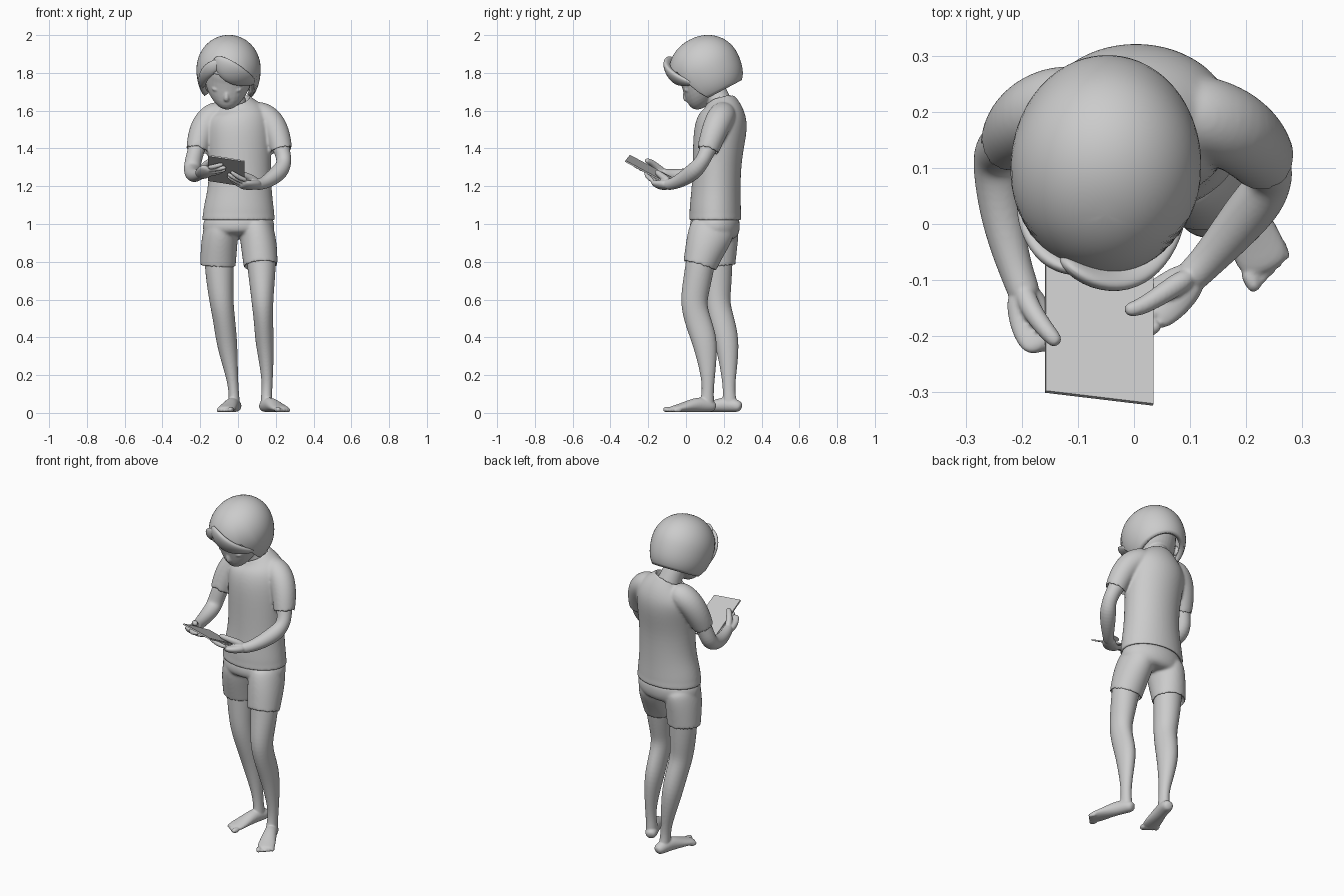
import bpy, bmesh, math
from mathutils import Vector, Matrix

I = Matrix.Identity(4)


def finish(name, bm, mat=I, subsurf=0):
    bmesh.ops.recalc_face_normals(bm, faces=bm.faces)
    me = bpy.data.meshes.new(name)
    bm.to_mesh(me)
    bm.free()
    me.transform(mat)
    for p in me.polygons:
        p.use_smooth = True
    ob = bpy.data.objects.new(name, me)
    bpy.context.collection.objects.link(ob)
    if subsurf:
        m = ob.modifiers.new("smooth", 'SUBSURF')
        m.levels = m.render_levels = subsurf
    return ob


def tube(name, pts, up=(0, 1, 0), n=12, mat=I, lip=False, sub=2):
    """Loft of elliptical rings; each point is x, y, z, radius across[, radius along up]."""
    P = [(Vector(p[:3]), p[3], p[-1]) for p in pts]
    T = [(P[min(i + 1, len(P) - 1)][0] - P[max(i - 1, 0)][0]).normalized() for i in range(len(P))]
    if lip:  # folded hem at the open end
        c, a, b = P[-1]
        t = T[-1]
        P += [(c + t * .006, a, b), (c + t * .006, a * .92, b * .92), (c - t * .03, a * .88, b * .88)]
        T += [t] * 3
    bm = bmesh.new()
    rings = []
    for (c, a, b), t in zip(P, T):
        s = t.cross(Vector(up)).normalized()
        k = s.cross(t)
        rings.append([bm.verts.new(c + s * a * 1.04 * math.cos(2 * math.pi * j / n)
                                   + k * b * 1.04 * math.sin(2 * math.pi * j / n)) for j in range(n)])
    for r, q in zip(rings, rings[1:]):
        for j in range(n):
            bm.faces.new((r[j], r[(j + 1) % n], q[(j + 1) % n], q[j]))
    bm.faces.new(rings[0])
    bm.faces.new(rings[-1])
    return finish(name, bm, mat, sub)


def ball(name, loc, size, mat=I, shape=None):
    bm = bmesh.new()
    bmesh.ops.create_uvsphere(bm, u_segments=32, v_segments=20, radius=1)
    for v in bm.verts:
        if shape:
            shape(v.co)
        v.co = Vector(a * b for a, b in zip(v.co, size)) + Vector(loc)
    return finish(name, bm, mat)


def blend(name, parts, voxel, smooth):
    """Fuse overlapping parts into one soft skin."""
    dg = bpy.context.evaluated_depsgraph_get()
    bm = bmesh.new()
    for ob in parts:
        ev = ob.evaluated_get(dg)
        bm.from_mesh(ev.to_mesh())
        ev.to_mesh_clear()
    for ob in parts:
        bpy.data.objects.remove(ob)
    ob = finish(name, bm)
    m = ob.modifiers.new("fuse", 'REMESH')
    m.mode, m.voxel_size, m.use_smooth_shade = 'VOXEL', voxel, True
    m = ob.modifiers.new("soften", 'SMOOTH')
    m.factor, m.iterations = .5, smooth


# Shirt
blend("shirt", [
    tube("body", [(.003, .155, 1.03, .15, .1), (.003, .155, 1.034, .18, .128), (.003, .155, 1.036, .189, .136),
                  (.005, .155, 1.1, .181, .133), (.01, .16, 1.2, .163, .126), (.01, .165, 1.35, .162, .127),
                  (.006, .18, 1.49, .172, .14), (0, .195, 1.57, .168, .128),
                  (-.008, .195, 1.615, .125, .1), (-.018, .185, 1.648, .085, .08)], n=16, lip=True),
    tube("hem", [(.003, .155, 1.08, .182, .132), (.003, .155, 1.05, .187, .135), (.003, .155, 1.022, .19, .137)],
         n=16, lip=True),
    tube("sleeve_l", [(.06, .205, 1.588, .06), (.12, .195, 1.58, .074), (.175, .172, 1.545, .074),
                      (.212, .142, 1.47, .068), (.23, .115, 1.39, .058)], lip=True),
    tube("sleeve_r", [(-.06, .215, 1.588, .06), (-.12, .212, 1.58, .074), (-.165, .2, 1.545, .074),
                      (-.2, .172, 1.47, .069), (-.218, .145, 1.39, .057)], lip=True)], .007, 10)

# Shorts
blend("shorts", [
    tube("waist", [(.003, .155, 1.06, .165, .115), (.003, .155, 1.01, .186, .132), (.004, .15, .955, .19, .13),
                   (.005, .145, .925, .14, .1)], n=16),
    tube("leg_l", [(.09, .15, 1.01, .08, .11), (.1, .135, .96, .094, .124), (.113, .1, .87, .096, .107),
                   (.12, .073, .78, .09, .09)], lip=True),
    tube("leg_r", [(-.08, .16, 1.01, .08, .11), (-.092, .16, .96, .095, .122), (-.102, .165, .87, .097, .107),
                   (-.106, .172, .78, .094, .09)], lip=True)], .007, 10)

# Legs
legs = {"left": [tube("leg", [
    (.118, .09, .9, .08), (.125, .075, .78, .077), (.128, .05, .65, .063, .074),
    (.13, .04, .57, .056, .069), (.135, .065, .48, .05, .07), (.141, .1, .38, .05, .068),
    (.15, .112, .27, .038, .05), (.155, .117, .17, .029, .034), (.152, .115, .1, .028, .031),
    (.15, .11, .05, .032, .04), (.15, .11, .02, .03, .035)])],
    "right": [tube("leg", [
        (-.1, .17, .9, .08), (-.1, .168, .78, .078), (-.093, .165, .65, .068, .074),
        (-.085, .165, .57, .062, .068), (-.072, .19, .48, .058, .07), (-.06, .216, .38, .056, .066),
        (-.044, .225, .27, .043, .05), (-.028, .227, .17, .029, .035), (-.022, .228, .1, .027, .032),
        (-.02, .232, .05, .031, .04), (-.02, .232, .02, .03, .035)])]}

# Feet with toes, fused to the legs
for side, heel, toe in (("left", Vector((.133, .15, 0)), Vector((.24, -.085, 0))),
                        ("right", Vector((-.008, .29, 0)), Vector((-.066, .06, 0)))):
    sgn = 1 if side == "left" else -1
    d = (toe - heel).normalized()
    w = Vector((-d.y, d.x, 0)) * sgn  # towards the little toe
    sect = [(-.005, .022, .022), (.02, .036, .034), (.09, .035, .042), (.16, .044, .029), (.22, .05, .019),
            (.26, .042, .014)]
    legs[side].append(tube("foot", [(*(heel + d * t + Vector((0, 0, h + .004))), a, h) for t, a, h in sect],
                           up=(0, 0, 1)))
    for i in range(5):
        r = (.016, .012, .012, .012, .012)[i]
        b = heel + d * (.235 - .007 * i) + w * (-.034 + .018 * i) + Vector((0, 0, r + .002))
        legs[side].append(tube("toe", [(*b, r), (*(b + d * .025), r), (*(b + d * .048), r * .8)],
                               up=(0, 0, 1), n=8, sub=1))
    blend(side + "_leg", legs[side], .005, 4)

# Tablet
NRM = Vector((.22, .537, 1)).normalized()


def plane(x, y, off=0.0):
    return (x, y, 1.352 - .22 * (x + .06) - .537 * (y + .31) + off)


bm = bmesh.new()
corners = [(-.157, -.297), (.035, -.32), (.035, -.075), (-.157, -.052)]
lo = [bm.verts.new(Vector(plane(*c)) - NRM * .008) for c in corners]
hi = [bm.verts.new(plane(*c)) for c in corners]
bm.faces.new(lo)
bm.faces.new(hi)
for j in range(4):
    k = (j + 1) % 4
    bm.faces.new((lo[j], lo[k], hi[k], hi[j]))
for p in finish("tablet", bm).data.polygons:
    p.use_smooth = False

# Arms with hands: palm and fingers under the tablet, thumb on top
left = [
    tube("arm", [(.205, .15, 1.47, .048), (.232, .112, 1.39, .047), (.246, .092, 1.34, .046),
                 (.237, .06, 1.295, .046), (.192, .005, 1.25, .043), (.145, -.05, 1.22, .034),
                 (.115, -.082, 1.21, .03), (.09, -.105, 1.208, .03)], up=(0, 0.3, 1)),
    tube("palm", [(.115, -.085, 1.21, .028, .024), (.08, -.115, 1.207, .042, .026), (.045, -.145, 1.205, .046, .022),
                  (.015, -.157, 1.213, .042, .015)], up=NRM),
    tube("thumb", [(.105, -.09, 1.222, .02), (.07, -.112, 1.242, .021), (.035, -.135, 1.259, .018),
                   (.008, -.15, 1.272, .016), (-.018, -.155, 1.279, .012)], up=NRM, n=8)]
right = [
    tube("arm", [(-.2, .172, 1.47, .046), (-.225, .145, 1.38, .045), (-.242, .133, 1.315, .044),
                 (-.244, .1, 1.275, .044), (-.236, .01, 1.256, .038), (-.215, -.07, 1.258, .031),
                 (-.2, -.11, 1.264, .029), (-.19, -.14, 1.268, .028)], up=(1, 0, 0.1)),
    tube("palm", [(-.2, -.11, 1.262, .028, .024), (-.19, -.15, 1.265, .04, .026), (-.172, -.195, 1.28, .046, .022),
                  (-.15, -.222, 1.297, .042, .015)], up=NRM),
    tube("thumb", [(-.2, -.11, 1.268, .02), (-.188, -.145, 1.295, .02), (-.168, -.175, 1.32, .018),
                   (-.148, -.2, 1.333, .016), (-.133, -.215, 1.337, .012)], up=NRM, n=8)]
for i in range(4):
    k = (0, .012, .008, -.012)[i]
    x, y = .035 - .003 * i, -.11 - .026 * i
    left.append(tube("finger", [(*plane(x + .025, y + .01, -.026), .013), (*plane(x - .015, y - .008, -.032), .014),
                                (*plane(x - .05 - k, y - .02, -.027), .013),
                                (*plane(x - .08 - k, y - .028, -.018), .01)], up=NRM, n=8, sub=1))
    x, y = -.155 + .006 * i, -.172 - .026 * i
    right.append(tube("finger", [(*plane(x - .025, y + .02, -.032), .013), (*plane(x + .012, y - .005, -.034), .014),
                                 (*plane(x + .045 + k, y - .018, -.028), .013),
                                 (*plane(x + .075 + k, y - .025, -.018), .01)], up=NRM, n=8, sub=1))
blend("left_arm", left, .004, 3)
blend("right_arm", right, .004, 3)

# Head, bowed forward, fused with nose, eyelids, lips, ears and neck
H = Matrix.Translation((-.05, .1, 1.82)) @ Matrix.Rotation(math.radians(28), 4, 'X') @ Matrix.Rotation(math.radians(-4), 4, 'Z')


def jaw(co):
    t = max(0, -co.z)
    co.x *= 1 - .1 * t * t
    co.y = co.y * (1 + .1 * t) - .62 * t ** 1.7


head = [
    ball("skull", (0, -.012, -.01), (.13, .138, .168), H, jaw),
    tube("nose", [(0, -.138, -.04, .01), (0, -.155, -.068, .012), (0, -.168, -.092, .016), (0, -.155, -.104, .014)],
         n=8, mat=H),
    ball("lips", (0, -.14, -.13), (.024, .012, .01), H),
    tube("neck", [(-.005, .2, 1.56, .08), (-.015, .187, 1.62, .067), (-.03, .165, 1.68, .06), (-.045, .13, 1.75, .06)])]
for s in (-1, 1):
    head.append(ball("eye", (s * .05, -.128, -.052), (.03, .018, .014), H))
    head.append(ball("ear", (s * .13, .005, -.06), (.014, .026, .036), H))
blend("head", head, .005, 5)

# Bobbed hair shell: rim rises over the face
bm = bmesh.new()
NA, NU = 56, 20
top = bm.verts.new((0, 0, .175))
rows = []
for i in range(1, NU + 1):
    row = []
    for j in range(NA):
        a = 2 * math.pi * j / NA
        s = min(1, max(0, (math.cos(a) - .3) / .45))
        rim = -.143 + .2 * s * s * (3 - 2 * s)
        th = math.acos(rim / .175) * i / NU
        r = math.sin(th) ** (.94 if th < math.pi / 2 else .5)
        row.append(bm.verts.new((.17 * r * math.sin(a), -.192 * r * math.cos(a), .175 * math.cos(th))))
    rows.append(row)
for j in range(NA):
    k = (j + 1) % NA
    bm.faces.new((top, rows[0][j], rows[0][k]))
    for r, q in zip(rows, rows[1:]):
        bm.faces.new((r[j], q[j], q[k], r[k]))
m = finish("hair_bob", bm, H).modifiers.new("thickness", 'SOLIDIFY')
m.thickness, m.offset = .028, -1

# Swept fringe
tube("fringe_main", [(-.07, -.125, .125, .02, .01), (-.035, -.153, .112, .05, .02), (.01, -.172, .083, .062, .024),
                     (.06, -.167, .045, .06, .024), (.108, -.135, .005, .042, .02), (.142, -.085, -.035, .016, .01)],
     up=(0, -1, 0), mat=H)
tube("fringe_side", [(-.03, -.145, .125, .02, .01), (-.075, -.152, .09, .036, .018), (-.115, -.132, .04, .032, .018),
                     (-.134, -.1, -.02, .026, .016), (-.136, -.07, -.08, .01, .008)], up=(-.5, -1, 0), mat=H)
